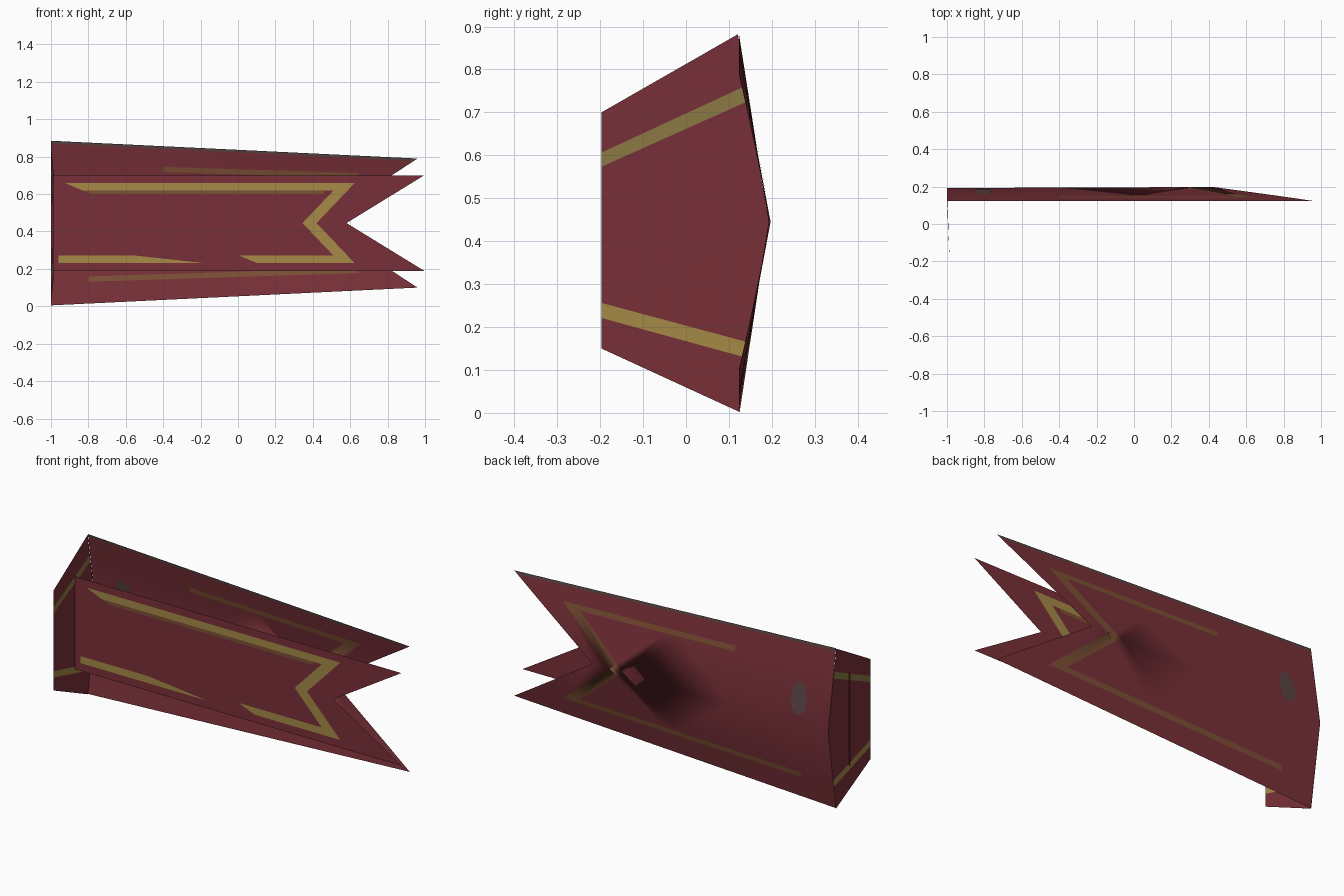
import bpy, bmesh, math
from mathutils import Vector

if "Cube" in bpy.data.objects:
    bpy.data.objects.remove(bpy.data.objects["Cube"])

MID = 0.445  # height of the banner's centre line


def material(name, rgb):
    m = bpy.data.materials.new(name)
    m.diffuse_color = (*rgb, 1)
    m.use_nodes = True
    m.node_tree.nodes["Principled BSDF"].inputs["Base Color"].default_value = m.diffuse_color
    return m


MATS = [material("red cloth", (0.19, 0.03, 0.04)),
        material("gold trim", (0.38, 0.255, 0.061)),
        material("brown trim", (0.205, 0.08, 0.035)),
        material("olive trim", (0.26, 0.19, 0.06)),
        material("grey wear", (0.10, 0.06, 0.058))]
RED, GOLD, BROWN, OLIVE, GREY = range(5)


def panel(name, faces, cuts, rule, place, smooth=False):
    """Flat cloth drawn in 2D, cut along lines, coloured by rule, placed in 3D."""
    bm = bmesh.new()
    for f in faces:
        bm.faces.new([bm.verts.new((u, v, 0)) for u, v in f])
    bmesh.ops.remove_doubles(bm, verts=bm.verts, dist=1e-5)
    for (a, b), (c, d) in cuts:
        bmesh.ops.bisect_plane(bm, geom=bm.verts[:] + bm.edges[:] + bm.faces[:],
                               plane_co=(a, b, 0), plane_no=(b - d, c - a, 0))
    for f in bm.faces:
        p = f.calc_center_median()
        f.material_index = rule(p.x, p.y)
        f.smooth = smooth
    bmesh.ops.triangulate(bm, faces=bm.faces[:])
    for v in bm.verts:
        v.co = place(v.co.x, v.co.y)
    me = bpy.data.meshes.new(name)
    bm.to_mesh(me)
    bm.free()
    for m in MATS:
        me.materials.append(m)
    ob = bpy.data.objects.new(name, me)
    bpy.context.collection.objects.link(ob)
    return ob


def halves(notch, tip, up, left_up, down=None, left_down=None):
    """Swallow-tailed outline as an upper and a lower half, v measured from MID."""
    return [[(-1, 0), (notch, 0), (tip, up), (-1, left_up)],
            [(-1, 0), (-1, -left_up), (tip, -up), (notch, 0)]]


def both(lines):
    """Mirror cutting lines about the centre line."""
    return lines + [((a, -b), (c, -d)) for (a, b), (c, d) in lines]


def above(x, v, line):
    (a, b), (c, d) = line
    return v > b + (d - b) * (x - a) / (c - a)


# Front tail: trim runs along both edges and turns in at the notch
W1 = ((-1, 0.245), (0.2, -0.255))
W2 = ((-1, -0.125), (0.2, -0.255))
front_cuts = both([((-1, 0.213), (1, 0.213)), ((-1, 0.174), (1, 0.174)),
                   ((0.42, 0), (0.62, 0.21)), ((0.345, 0), (0.51, 0.174))])
front_cuts += [W1, W2, ((-1, 0.155), (1, 0.155)), ((-0.96, -1), (-0.96, 1)),
               ((0.46, -1), (0.46, 1))]


def front_rule(x, v):
    d = abs(v)
    if x < 0.2 and above(x, v, W2) and not above(x, v, W1):
        return RED
    outer = d < 0.213 and x < 0.42 + d * 0.952
    inner = d < 0.174 and x < 0.345 + d * 0.948
    if outer and not inner and x > -0.96:
        return GOLD
    if inner and v > 0.155 and x < 0.46:
        return BROWN
    return RED


panel("front_tail", halves(0.58, 0.995, 0.255, 0.255), front_cuts, front_rule,
      lambda x, v: Vector((x, 0.0, MID + v)))


# Back tail: creased along its centre line, darker trim, worn top edge
def back_edge(x):
    return 0.44 - 0.0485 * (x + 1)


def back_y(x, v):
    ridge = 0.192 + 0.005 * min(1, x + 1)
    return ridge + (0.123 - ridge) * abs(v) / back_edge(x)


def trim(x, off):
    return 0.274 - 0.032 * x + off


back_cuts = both([((-1, trim(-1, o)), (1, trim(1, o))) for o in (-0.014, 0.014)]
                 + [((0.33, 0), (0.63, 0.25)), ((0.25, 0), (0.55, 0.25))])
back_cuts += [((-1, 0.426), (0.96, 0.331)), ((-0.4, -1), (-0.4, 1)),
              ((-0.8, -1), (-0.8, 1))]


def back_rule(x, v):
    d = abs(v)
    if v > back_edge(x) - 0.014:
        return GREY
    outer = d < trim(x, 0.014) and x < 0.33 + d * 1.2
    inner = d < trim(x, -0.014) and x < 0.25 + d * 1.2
    if outer and not inner and x > (-0.4 if v > 0 else -0.8):
        return BROWN
    return RED


panel("back_tail", halves(0.43, 0.96, 0.345, 0.44), back_cuts, back_rule,
      lambda x, v: Vector((x, back_y(x, v), MID + v)), smooth=True)

# Worn patch on both faces of the back tail
blob = [(-0.81 + 0.05 * math.cos(i * math.pi / 4), 0.135 + 0.09 * math.sin(i * math.pi / 4))
        for i in range(8)]
for side, off in (("outer", 0.003), ("inner", -0.003)):
    panel("worn_patch_" + side, [blob], [], lambda x, v: GREY,
          lambda x, v, off=off: Vector((x, back_y(x, v) + off, MID + v)))

# Folded end joining the tails, with two slanting trims
U = [((-0.2, 0.572), (0.135, 0.722)), ((-0.2, 0.605), (0.135, 0.76))]
L = [((-0.2, 0.222), (0.135, 0.130)), ((-0.2, 0.257), (0.135, 0.167))]


def end_rule(y, z):
    for (low, high), mat in ((U, OLIVE), (L, GOLD)):
        if above(y, z, low) and not above(y, z, high):
            return mat
    return RED


panel("folded_end",
      [[(-0.197, 0.15), (0.125, 0.002), (0.192, MID), (0.121, 0.882), (-0.197, 0.70)]],
      U + L, end_rule,
      lambda y, z: Vector((-1 + 0.045 * max(0, 0.123 - y), y, z)))
